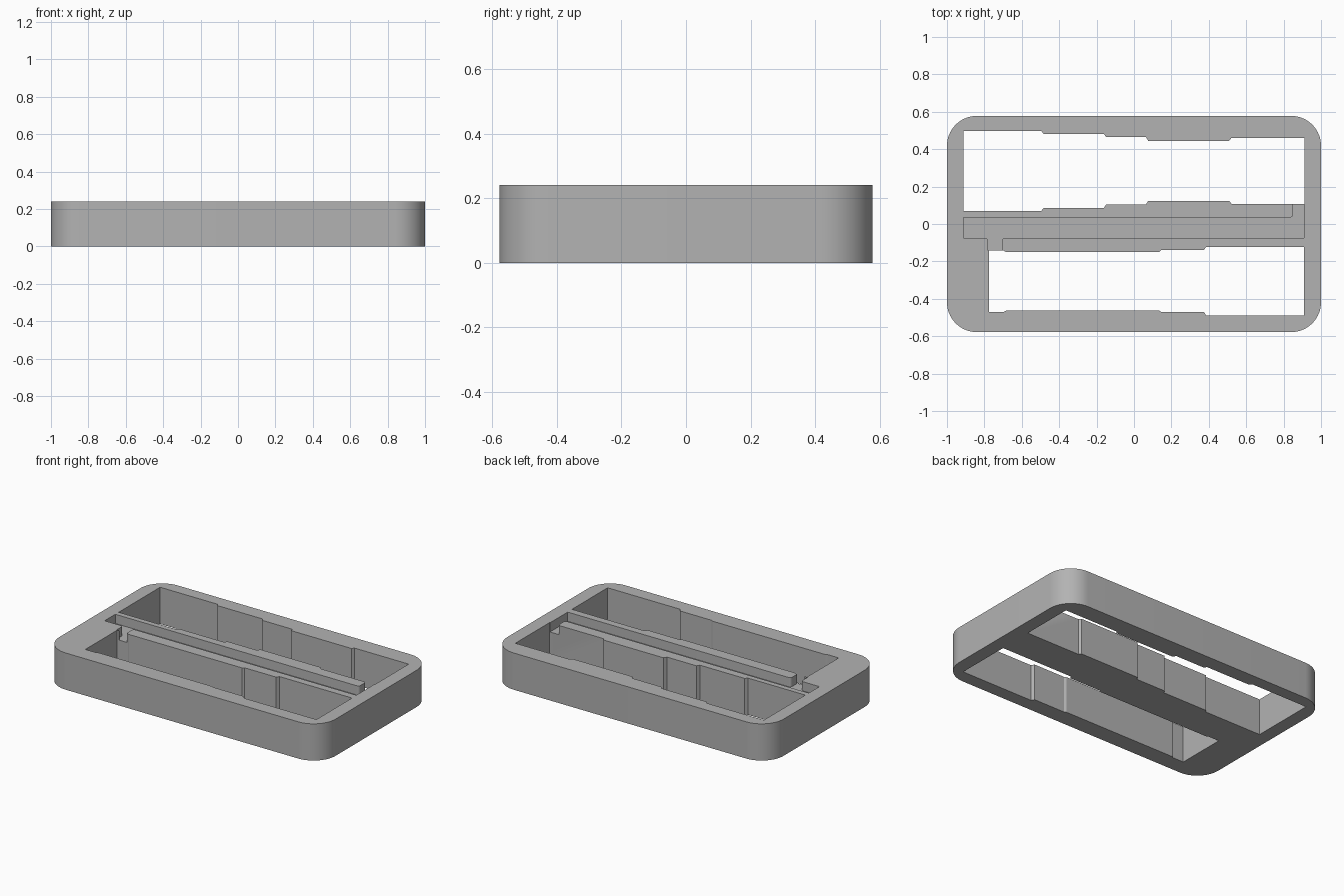
import bpy
import bmesh
import math
from mathutils import Vector

if "Cube" in bpy.data.objects:
    bpy.data.objects.remove(bpy.data.objects["Cube"])

HEIGHT, GROOVE_FLOOR = 0.24, 0.18


def outline(points):
    """Expand (x, y, radius) corners into a polygon with rounded corners."""
    result = []
    n = len(points)
    for i, (x, y, r) in enumerate(points):
        p = Vector((x, y))
        if r == 0:
            result.append(p)
            continue
        a = (Vector(points[i - 1][:2]) - p).normalized() * r
        b = (Vector(points[(i + 1) % n][:2]) - p).normalized() * r
        steps = 16 if r > 0.05 else 5
        for k in range(steps + 1):
            t = math.pi / 2 * k / steps
            result.append(p + a + b - b * math.cos(t) - a * math.sin(t))
    return result


def prism(name, points, z0, z1):
    """Closed solid from a flat outline between two heights."""
    bm = bmesh.new()
    pts = outline(points)
    n = len(pts)
    low = [bm.verts.new((p.x, p.y, z0)) for p in pts]
    high = [bm.verts.new((p.x, p.y, z1)) for p in pts]
    bm.faces.new(low[::-1])
    bm.faces.new(high)
    for i in range(n):
        j = (i + 1) % n
        bm.faces.new((low[i], low[j], high[j], high[i]))
    bmesh.ops.recalc_face_normals(bm, faces=bm.faces[:])
    mesh = bpy.data.meshes.new(name)
    bm.to_mesh(mesh)
    bm.free()
    obj = bpy.data.objects.new(name, mesh)
    bpy.context.collection.objects.link(obj)
    return obj


def stepped(levels, left, right, ramp=0.006):
    """Opening outline from (start x, near y, far y) steps."""
    near, far = [], []
    for i, (x, y0, y1) in enumerate(levels):
        start = left if i == 0 else x + ramp
        end = right if i == len(levels) - 1 else levels[i + 1][0] - ramp
        near += [(start, y0, 0), (end, y0, 0)]
        far += [(start, y1, 0), (end, y1, 0)]
    return near + far[::-1]


# Rounded slab
X, Y, R = 1.0, 0.578, 0.16
tray = prism("tray", [(-X, -Y, R), (X, -Y, R), (X, Y, R), (-X, Y, R)], 0, HEIGHT)

# Through openings with stepped long walls
back_opening = prism("back_opening_cutter", stepped([
    (-0.912, 0.07, 0.498), (-0.49, 0.085, 0.482), (-0.155, 0.104, 0.465),
    (0.07, 0.124, 0.445), (0.515, 0.108, 0.46)], -0.912, 0.912), -0.1, 0.4)
front_opening = prism("front_opening_cutter", stepped([
    (-0.775, -0.143, -0.47), (-0.69, -0.15, -0.463),
    (0.14, -0.14, -0.47), (0.38, -0.122, -0.49)], -0.775, 0.91), -0.1, 0.41)

# Shallow centre groove, with a notch at one end of each ridge
r = 0.015
groove = prism("groove_cutter", [
    (-0.912, 0.035, 0), (-0.912, -0.075, 0), (-0.78, -0.075, r),
    (-0.78, -0.141, 0), (-0.76, -0.141, 0), (-0.76, -0.2, 0),
    (-0.685, -0.2, 0), (-0.685, -0.15, 0), (-0.705, -0.15, r),
    (-0.705, -0.075, r), (0.908, -0.075, 0), (0.908, 0.2, 0),
    (0.83, 0.2, 0), (0.83, 0.109, 0), (0.85, 0.109, r),
    (0.85, 0.035, r)], GROOVE_FLOOR, 0.42)

bpy.context.view_layer.objects.active = tray
tray.select_set(True)
for cutter in (back_opening, front_opening, groove):
    mod = tray.modifiers.new(cutter.name, "BOOLEAN")
    mod.operation, mod.solver, mod.object = "DIFFERENCE", "EXACT", cutter
    bpy.ops.object.modifier_apply(modifier=mod.name)
    bpy.data.objects.remove(cutter)

# Plain grey finish, smooth corners and sharp edges
grey = bpy.data.materials.new("grey")
grey.diffuse_color = (0.45, 0.45, 0.45, 1)
grey.use_nodes = True
grey.node_tree.nodes["Principled BSDF"].inputs["Base Color"].default_value = grey.diffuse_color
tray.data.materials.clear()
tray.data.materials.append(grey)
bpy.ops.object.shade_smooth_by_angle()
